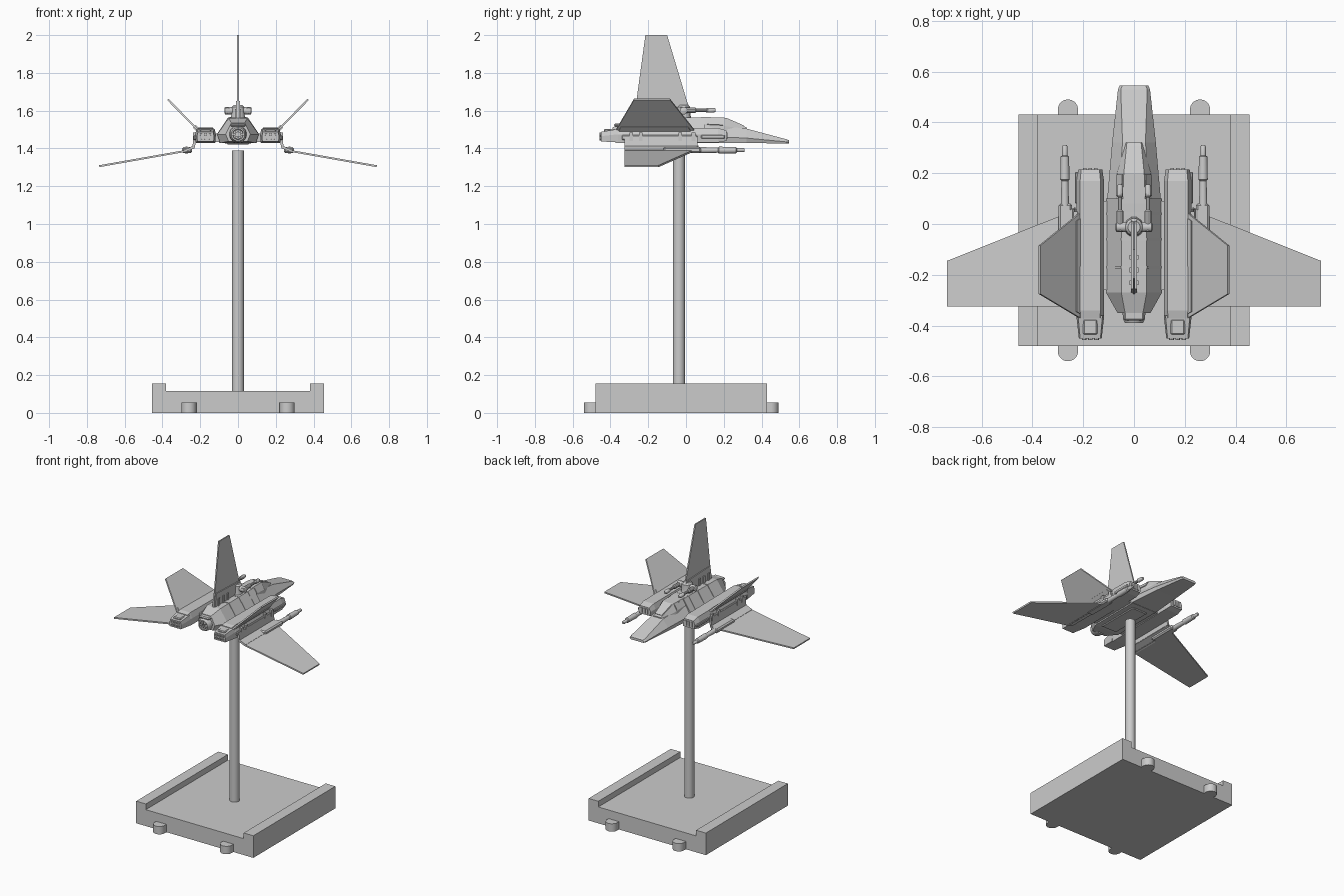
import bpy, bmesh, math
from mathutils import Matrix, Vector

cube = bpy.data.objects.get("Cube")
if cube:
    bpy.data.objects.remove(cube, do_unlink=True)


def finish(name, bm, mirror=False, bevel=0, smooth=False):
    bmesh.ops.recalc_face_normals(bm, faces=bm.faces)
    mesh = bpy.data.meshes.new(name)
    bm.to_mesh(mesh)
    bm.free()
    ob = bpy.data.objects.new(name, mesh)
    bpy.context.collection.objects.link(ob)
    if bevel:
        mod = ob.modifiers.new("Bevel", 'BEVEL')
        mod.width = bevel
        mod.segments = 1
    if mirror:
        ob.modifiers.new("Mirror", 'MIRROR').use_mirror_merge = False
    if smooth:
        bpy.ops.object.select_all(action='DESELECT')
        ob.select_set(True)
        bpy.context.view_layer.objects.active = ob
        bpy.ops.object.shade_smooth_by_angle(angle=math.radians(35))
    return ob


def box(name, x, y, z, **kw):
    """Box from (min, max) ranges."""
    bm = bmesh.new()
    centre = Vector([sum(r) / 2 for r in (x, y, z)])
    size = [r[1] - r[0] for r in (x, y, z)]
    bmesh.ops.create_cube(bm, size=1, matrix=Matrix.Translation(centre) @ Matrix.Diagonal((*size, 1)))
    return finish(name, bm, **kw)


def rod(name, stations, x=0, z=0, axis='Y', y=0, sides=16, **kw):
    """Turned part: (position, radius) stations along Y, X or Z."""
    bm = bmesh.new()
    rings = []
    for p, r in stations:
        ring = []
        for i in range(sides):
            a = math.tau * (i + 0.5) / sides
            u, v = r * math.cos(a), r * math.sin(a)
            co = {'Y': (x + u, p, z + v), 'X': (p, y + u, z + v), 'Z': (x + u, y + v, p)}[axis]
            ring.append(bm.verts.new(co))
        rings.append(ring)
    skin(bm, rings)
    return finish(name, bm, smooth=True, **kw)


def skin(bm, rings):
    n = len(rings[0])
    for a, b in zip(rings, rings[1:]):
        for i in range(n):
            j = (i + 1) % n
            bm.faces.new((a[i], a[j], b[j], b[i]))
    bm.faces.new(rings[0])
    bm.faces.new(rings[-1])


def loft(name, sections, cx=0, **kw):
    """Hexagonal hull: (y, bottom/middle/top half widths, bottom/middle/top heights)."""
    bm = bmesh.new()
    rings = []
    for y, wb, wm, wt, zb, zm, zt in sections:
        pts = [(-wb, zb), (wb, zb), (wm, zm), (wt, zt), (-wt, zt), (-wm, zm)]
        rings.append([bm.verts.new((cx + u, y, v)) for u, v in pts])
    skin(bm, rings)
    return finish(name, bm, **kw)


def plate(name, pts, thick, **kw):
    """Flat outline given thickness about its own plane."""
    bm = bmesh.new()
    p = [Vector(c) for c in pts]
    n = (p[1] - p[0]).cross(p[2] - p[0]).normalized() * thick / 2
    skin(bm, [[bm.verts.new(c + n) for c in p], [bm.verts.new(c - n) for c in p]])
    return finish(name, bm, **kw)


# Display stand
box("stand_base", (-.455, .455), (-.48, .43), (0, .115))
box("stand_rail", (.38, .455), (-.48, .43), (.115, .155), mirror=True)
for end, y, edge in (("front", -.5, -.47), ("back", .45, .42)):
    rod("stand_peg_" + end, [(0, .04), (.055, .04)], x=.26, y=y, axis='Z', sides=24, mirror=True)
    box("stand_peg_root_" + end, (.22, .30), sorted((y, edge)), (0, .055), mirror=True)
rod("stand_pole", [(.11, .032), (1.39, .032)], y=-.037, axis='Z', sides=32)

# Fuselage
loft("fuselage", [
    (-.35, .05, .065, .035, 1.438, 1.475, 1.535),
    (-.27, .095, .11, .05, 1.428, 1.475, 1.56),
    (.10, .095, .11, .05, 1.428, 1.475, 1.565)])
loft("nose", [
    (.08, .10, .107, .065, 1.43, 1.465, 1.53),
    (.32, .08, .086, .045, 1.43, 1.455, 1.505),
    (.53, .056, .063, .052, 1.425, 1.435, 1.449),
    (.545, .05, .056, .046, 1.426, 1.434, 1.443)])
loft("canopy", [
    (.08, .07, .068, .045, 1.50, 1.53, 1.566),
    (.20, .07, .066, .04, 1.49, 1.52, 1.564),
    (.32, .037, .034, .028, 1.48, 1.50, 1.512)])
plate("canopy_side_window", [(.069, .11, 1.527), (.067, .195, 1.523), (.044, .195, 1.56), (.048, .11, 1.56)],
      .006, mirror=True)
plate("canopy_windscreen", [(-.034, .21, 1.560), (.034, .21, 1.560), (.026, .305, 1.519), (-.026, .305, 1.519)], .006)
for y in (-.17, -.06, .04):
    loft("hull_band", [(y + d, .097, .112, .052, 1.45, 1.475, 1.565) for d in (-.005, .005)])
box("wing_bridge", (-.14, .14), (-.26, .09), (1.435, 1.48))
box("keel_panel", (-.06, .06), (-.25, .06), (1.422, 1.44), bevel=.005)

# Main engine
rod("main_engine", [(-.33, .048), (-.375, .043), (-.39, .036), (-.39, .028), (-.36, .026)], z=1.475, sides=20)
for i in range(6):
    a = math.tau * i / 6
    rod("engine_lobe", [(-.355, .008), (-.386, .008)], x=.018 * math.cos(a),
        z=1.475 + .018 * math.sin(a), sides=8)
box("tail_cover", (-.04, .04), (-.38, -.33), (1.515, 1.532), bevel=.006)

# Side nacelles
loft("nacelle", [
    (-.37, .047, .053, .038, 1.43, 1.475, 1.505),
    (-.34, .05, .054, .04, 1.428, 1.475, 1.512),
    (.17, .05, .054, .04, 1.432, 1.475, 1.508),
    (.215, .043, .047, .036, 1.44, 1.47, 1.495)], cx=.172, mirror=True)
loft("nacelle_engine", [
    (-.36, .052, .055, .048, 1.432, 1.475, 1.503),
    (-.45, .043, .045, .04, 1.437, 1.465, 1.488)], cx=.172, mirror=True)
box("engine_hatch", (.144, .20), (-.435, -.375), (1.484, 1.502), bevel=.005, mirror=True)
for x in (.148, .172, .196):
    for z in (1.452, 1.474):
        rod("nacelle_exhaust", [(-.44, .010), (-.457, .010), (-.457, .006), (-.445, .005)],
            x=x, z=z, sides=10, mirror=True)
box("nacelle_side_rail", (.215, .235), (-.34, .06), (1.445, 1.47), bevel=.004, mirror=True)
for y in (-.30, -.25, -.04, .03):
    box("nacelle_vent", (.215, .239), (y, y + .02), (1.44, 1.485), mirror=True)
box("nacelle_front_panel", (.215, .232), (.08, .205), (1.452, 1.472), bevel=.004, mirror=True)
for x in (.15, .172, .194):
    box("nacelle_intake", (x - .007, x + .007), (.205, .221), (1.45, 1.485), mirror=True)

# Upper wings
plate("upper_wing", [(.205, -.375, 1.49), (.205, .05, 1.49), (.372, -.085, 1.66), (.372, -.275, 1.66)],
      .010, mirror=True)
plate("upper_wing_root", [(.205, -.36, 1.49), (.205, .03, 1.49), (.232, .012, 1.517), (.232, -.345, 1.517)],
      .02, mirror=True)

# Lower wings with folded roots
plate("lower_wing", [(.27, -.325, 1.388), (.27, .04, 1.388), (.735, -.145, 1.306), (.735, -.325, 1.306)],
      .010, mirror=True)
plate("lower_wing_strut", [(.228, -.325, 1.46), (.228, .06, 1.46), (.235, .06, 1.405), (.235, -.325, 1.405)],
      .014, mirror=True)
plate("lower_wing_fold", [(.232, -.325, 1.408), (.232, .065, 1.408), (.285, .035, 1.386), (.285, -.325, 1.386)],
      .014, mirror=True)

# Wing cannons
box("cannon_body", (.243, .297), (-.12, .08), (1.376, 1.407), bevel=.008, mirror=True)
rod("cannon_barrel", [(.07, .017), (.17, .014), (.175, .019), (.265, .017), (.27, .011), (.305, .011), (.31, .008)],
    x=.272, z=1.391, sides=12, mirror=True)

# Dorsal fin
plate("dorsal_fin", [(0, -.275, 1.56), (0, .02, 1.60), (0, -.10, 2.0), (0, -.215, 2.0)], .009)
plate("dorsal_fin_root", [(0, -.272, 1.55), (0, .03, 1.55), (0, .01, 1.64), (0, -.255, 1.65)], .022)
for y in (-.24, -.19, -.14):
    box("fin_root_rib", (-.017, .017), (y, y + .018), (1.56, 1.61))

# Dorsal turret
rod("turret_base", [(1.555, .04), (1.575, .036), (1.62, .034), (1.63, .024)], y=-.012, axis='Z', sides=20)
rod("turret_axle", [(-.072, .014), (-.068, .02), (-.04, .02), (.04, .02), (.068, .02), (.072, .014)],
    y=-.012, z=1.60, axis='X', sides=12)
rod("turret_barrel", [(-.03, .014), (.05, .014), (.055, .009), (.105, .009), (.11, .013), (.145, .013), (.156, .008)],
    x=.055, z=1.602, sides=10, mirror=True)
